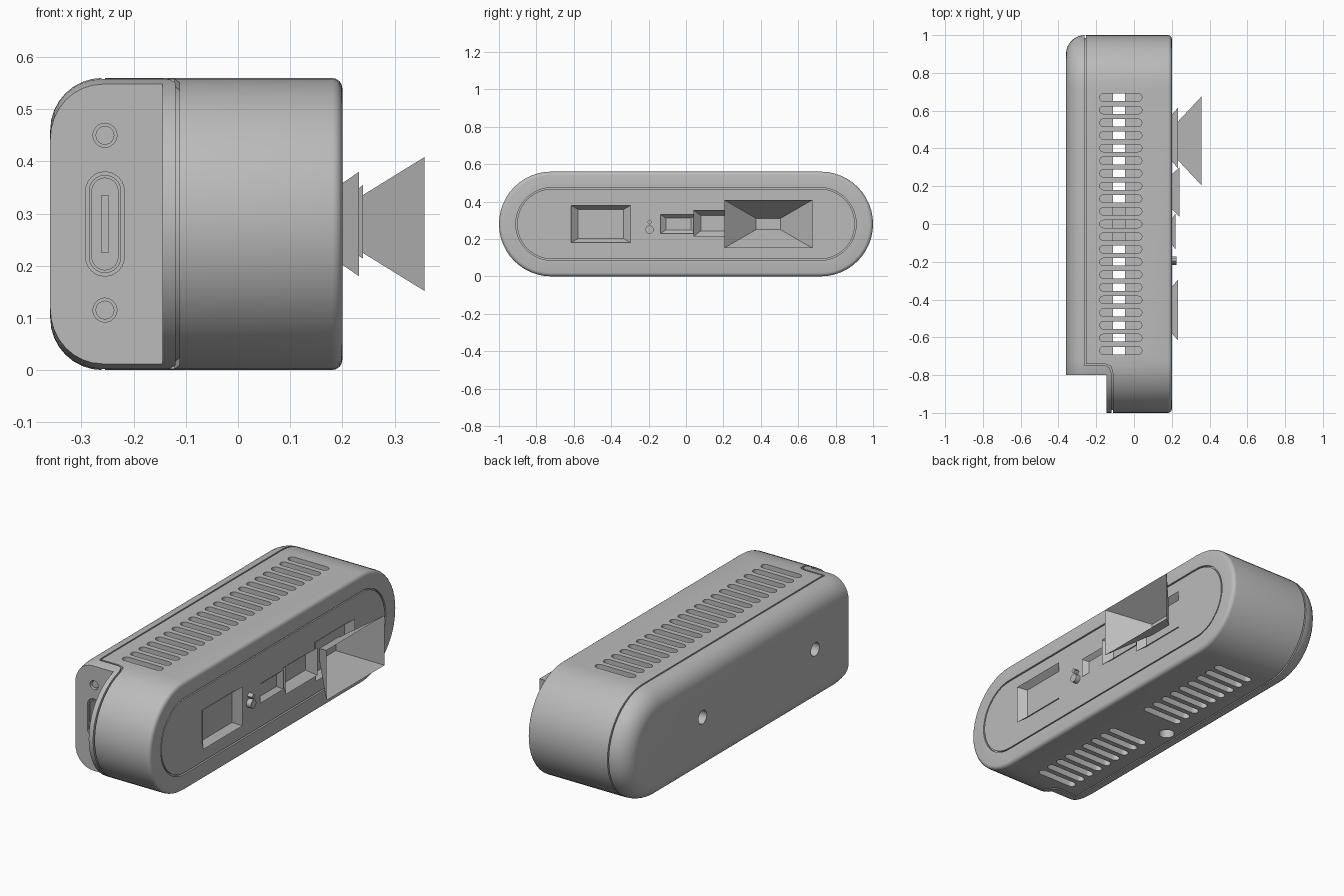
import bpy, bmesh, math

if "Cube" in bpy.data.objects:
    bpy.data.objects.remove(bpy.data.objects["Cube"])

grey = bpy.data.materials.new("plain_grey")
grey.use_nodes = True
grey.diffuse_color = (0.5, 0.5, 0.5, 1)
grey.node_tree.nodes["Principled BSDF"].inputs["Base Color"].default_value = (0.5, 0.5, 0.5, 1)

MID = 0.28    # height of the long centre line
FACE = 0.2    # x of the lens face
PLACE = {"x": lambda a, u, v: (a, u, v),
         "y": lambda a, u, v: (v, a, u),
         "z": lambda a, u, v: (u, v, a)}


def stadium(u, v, half, r, n=24):
    """Round-ended outline, long along u; half = 0 gives a circle."""
    pts = []
    for side, start in ((1, -90), (-1, 90)):
        for i in range(n + 1):
            if half == 0 and i == n:
                continue
            t = math.radians(start + 180 * i / n)
            pts.append((u + side * half + r * math.cos(t), v + r * math.sin(t)))
    return pts


def rect(u, v, hu, hv):
    return [(u - hu, v - hv), (u + hu, v - hv), (u + hu, v + hv), (u - hu, v + hv)]


def loft(bm, axis, rings, caps=True):
    loops = [[bm.verts.new(PLACE[axis](a, u, v)) for u, v in pts] for a, pts in rings]
    for lo, hi in zip(loops, loops[1:]):
        for i in range(len(lo)):
            j = (i + 1) % len(lo)
            bm.faces.new((lo[i], lo[j], hi[j], hi[i]))
    if caps:
        bm.faces.new(loops[0][::-1])
        bm.faces.new(loops[-1])


def make(name, axis, *lofts, caps=True):
    """One object out of one or more lofts."""
    bm = bmesh.new()
    for rings in lofts:
        loft(bm, axis, rings, caps)
    if caps:
        bmesh.ops.recalc_face_normals(bm, faces=bm.faces)
    mesh = bpy.data.meshes.new(name)
    bm.to_mesh(mesh)
    bm.free()
    mesh.materials.append(grey)
    ob = bpy.data.objects.new(name, mesh)
    bpy.context.collection.objects.link(ob)
    return ob


def prism(pts, lo, hi):
    return [(lo, pts), (hi, pts)]


def cut(ob, cutter, operation="DIFFERENCE"):
    mod = ob.modifiers.new("cut", "BOOLEAN")
    mod.operation = operation
    mod.solver = "EXACT"
    mod.object = cutter
    bpy.context.view_layer.objects.active = ob
    bpy.ops.object.modifier_apply(modifier=mod.name)


def body(name, inset=0.0):
    """Round-ended case with a large back fillet and a small front one."""
    rings = []
    steps = 8
    for i in range(steps + 1):
        t = math.pi / 2 * (1 - i / steps)
        rings.append((-0.26 - (0.1 - inset) * math.sin(t), 0.1 * (1 - math.cos(t))))
    for i in range(5):
        t = math.pi / 2 * i / 4
        rings.append((0.18 - inset + 0.02 * math.sin(t), 0.02 * (1 - math.cos(t))))
    return make(name, "x", [(x, stadium(0, MID, 0.72, 0.28 - inset - d)) for x, d in rings])


# Case parts, split along the stepped seam
housing, cover, core = body("front_housing"), body("back_cover"), body("inner_core", 0.014)
outlines = {
    housing: [(-.255, 1.2), (-.255, -.742), (-.15, -.742), (-.122, -.752), (-.112, -.79),
              (-.112, -1.2), (.5, -1.2), (.5, 1.2)],
    cover: [(-.5, 1.2), (-.5, -.8), (-.145, -.8), (-.145, -1.2), (-.12, -1.2),
            (-.12, -.79), (-.13, -.76), (-.15, -.75), (-.262, -.75), (-.262, 1.2)],
    core: [(-.5, 1.2), (-.5, -.78), (-.13, -.78), (-.13, -1.2), (.5, -1.2), (.5, 1.2)],
}
helpers = []


def cutter(axis, *lofts):
    ob = make("cutter", axis, *lofts)
    ob.hide_render = True
    helpers.append(ob)
    return ob


for ob, outline in outlines.items():
    cut(ob, cutter("z", prism(outline, -0.5, 1)), "INTERSECT")

# Hollow air channel, vents above and below, tripod socket
channel = cutter("z", prism(rect(-0.08, 0, 0.032, 0.72), 0.03, 0.53))


def vents(rows, lo, hi):
    return [prism(stadium(-0.07, i * 0.067, 0.092, 0.02, 8), lo, hi) for i in rows]


top_vents = cutter("z", *vents(range(-10, 11), 0.515, 0.7))
low_vents = cutter("z", *vents([i for i in range(-10, 11) if abs(i) > 1], -0.2, 0.045))
socket = cutter("z", prism(stadium(-0.2, 0.01, 0, 0.038, 12), -0.2, 0.06))
for ob in (housing, core):
    for tool in (channel, top_vents, low_vents, socket):
        cut(ob, tool)

# Front plate sitting in a shallow recess
cut(housing, cutter("x", prism(stadium(0, MID, 0.715, 0.195), 0.188, 0.5)))
make("front_plate", "x", prism(stadium(0, MID, 0.715, 0.188), 0.15, FACE - 0.001))

# Mounting holes in the back
mounts = cutter("x", *[prism(stadium(y, 0.29, 0, 0.034, 12), -0.5, -0.3) for y in (-0.53, 0.38)])
# Port recess and screw holes in the end face
port = cutter("y", prism(stadium(MID, -0.255, 0.063, 0.037, 12), -0.9, -0.746))
screws = cutter("y", *[prism(stadium(z, -0.255, 0, 0.023, 12), -0.9, -0.77) for z in (0.45, 0.115)])
for tool in (mounts, port, screws):
    cut(cover, tool)
    cut(core, tool)

# Connector shell, tongue and screw heads
make("port_shell", "y", [(y, stadium(MID, -0.255, 0.063, r, 12)) for y, r in
                         ((-0.74, 0.031), (-0.795, 0.031), (-0.795, 0.025), (-0.75, 0.025))])
make("port_tongue", "y", prism(rect(MID, -0.255, 0.055, 0.008), -0.785, -0.745))
for name, z in (("upper_screw", 0.45), ("lower_screw", 0.115)):
    make(name, "y", prism(stadium(z, -0.255, 0, 0.018, 12), -0.79, -0.76))

# Open flared hoods: centre y, z, outer x, outer half sizes, inner half sizes
hoods = {
    "right_lens_hood": (-0.455, MID, 0.232, 0.16, 0.1, 0.12, 0.077),
    "left_lens_hood": (0.455, MID, 0.232, 0.16, 0.1, 0.12, 0.077),
    "wide_hood": (0.44, MID, 0.357, 0.235, 0.128, 0.065, 0.03),
    "middle_hood": (0.17, 0.284, 0.24, 0.13, 0.071, 0.09, 0.04),
    "small_hood": (-0.04, MID, 0.22, 0.095, 0.05, 0.065, 0.03),
}
for name, (y, z, x, oy, oz, iy, iz) in hoods.items():
    make(name, "x", [(FACE - 0.002, rect(y, z, iy, iz)), (x, rect(y, z, oy, oz))], caps=False)

# Indicator pins
make("round_pin", "x", prism(stadium(-0.195, 0.25, 0, 0.022, 8), 0.19, 0.225))
make("diamond_pin", "x", prism(stadium(-0.195, 0.29, 0, 0.014, 2), 0.19, 0.225))

for ob in helpers:
    bpy.data.objects.remove(ob)

# Soft shading with crisp edges
bpy.ops.object.select_all(action="DESELECT")
for ob in bpy.context.collection.objects:
    if ob.type == "MESH":
        ob.select_set(True)
        bpy.context.view_layer.objects.active = ob
bpy.ops.object.shade_smooth_by_angle(angle=math.radians(30))
